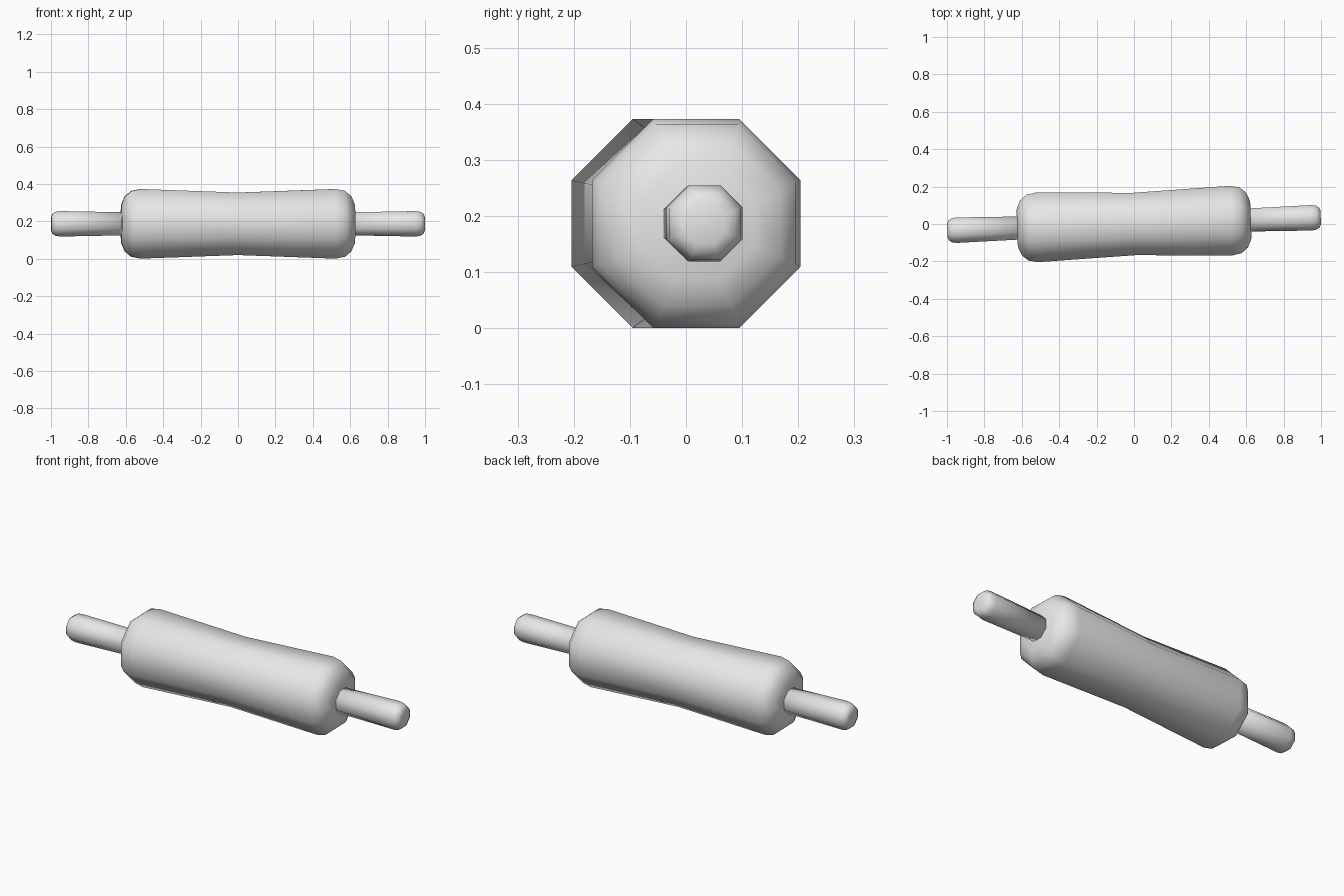
import bpy, bmesh, math
from mathutils import Matrix

cube = bpy.data.objects.get("Cube")
if cube:
    bpy.data.objects.remove(cube, do_unlink=True)

SIDES = 8
AXIS_HEIGHT = 0.187
TILT = Matrix.Translation((0, 0, AXIS_HEIGHT)) @ Matrix.Rotation(math.radians(2), 4, 'Z')

grey = bpy.data.materials.new("light grey")
grey.use_nodes = True
grey.diffuse_color = (0.8, 0.8, 0.8, 1)
grey.node_tree.nodes["Principled BSDF"].inputs["Base Color"].default_value = (0.8, 0.8, 0.8, 1)


def lathe(name, profile):
    """Octagonal solid along x; profile holds (x, distance from axis to flat side)."""
    bm = bmesh.new()
    rings = []
    for x, flat in profile:
        radius = flat / math.cos(math.pi / SIDES)
        angles = [math.tau * (i + 0.5) / SIDES for i in range(SIDES)]
        rings.append([bm.verts.new((x, radius * math.cos(a), radius * math.sin(a))) for a in angles])
    for a, b in zip(rings, rings[1:]):
        for i in range(SIDES):
            j = (i + 1) % SIDES
            bm.faces.new((a[i], a[j], b[j], b[i]))
    bm.faces.new(rings[0])
    bm.faces.new(rings[-1])
    bmesh.ops.recalc_face_normals(bm, faces=bm.faces)
    mesh = bpy.data.meshes.new(name)
    bm.to_mesh(mesh)
    bm.free()
    mesh.transform(TILT)
    mesh.materials.append(grey)
    mesh.shade_smooth()
    obj = bpy.data.objects.new(name, mesh)
    bpy.context.collection.objects.link(obj)


# Roller: waisted in the middle, rounded at both ends
half = [(0.52, 0.186), (0.57, 0.176), (0.605, 0.147), (0.625, 0.1)]
lathe("roller", [(-x, r) for x, r in reversed(half)] + [(0, 0.167)] + half)

# Handles: flare slightly towards their rounded tips
grip = [(0.58, 0.061), (0.95, 0.068), (0.975, 0.064), (0.992, 0.053), (0.999, 0.036)]
for side, sign in (("left", 1), ("right", -1)):
    lathe(side + "_handle", [(sign * x, r) for x, r in grip])
